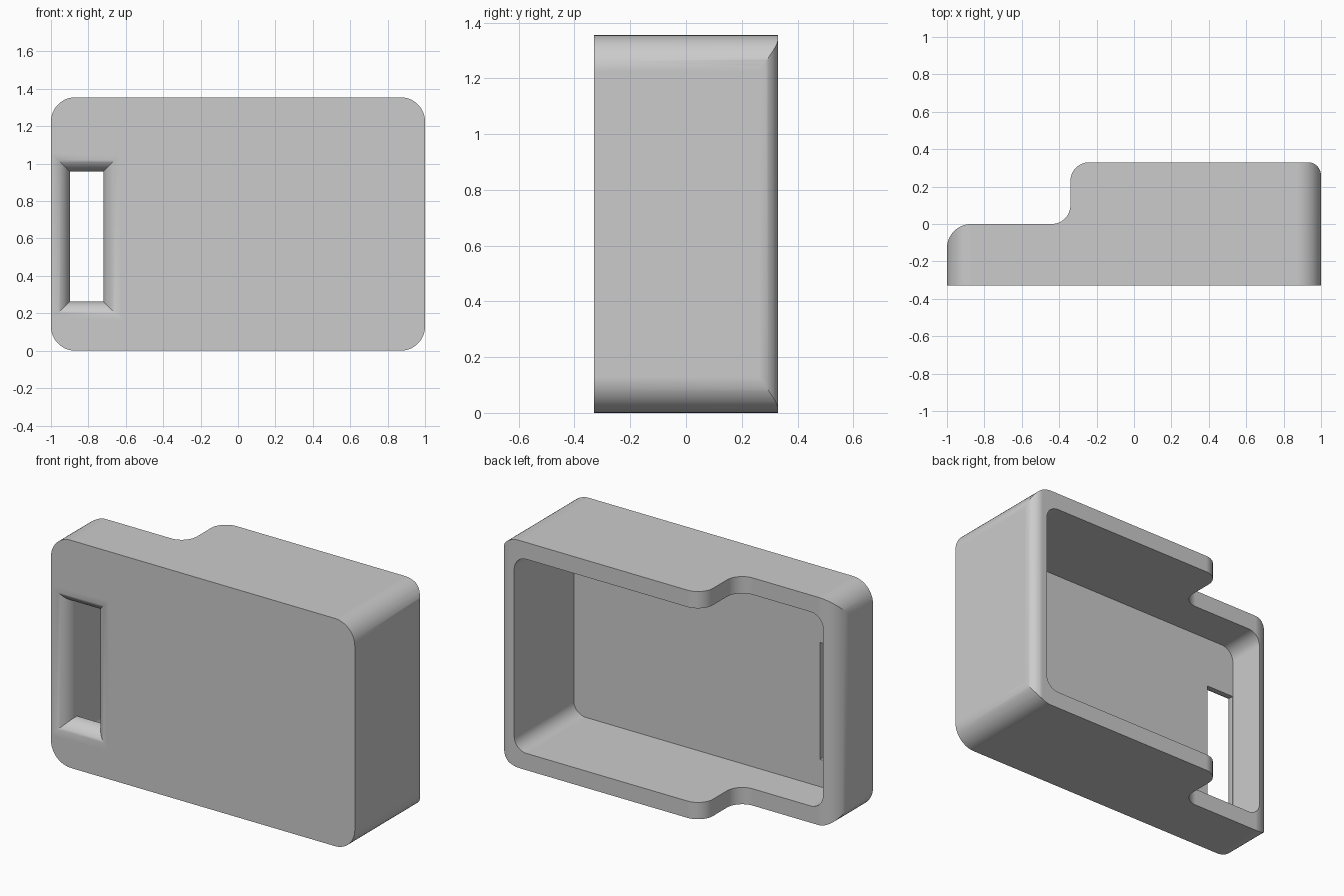
import bpy, bmesh
from math import sin, cos, pi

old = bpy.data.objects.get("Cube")
if old:
    bpy.data.objects.remove(old, do_unlink=True)

HEIGHT, FRONT, WALL = 1.355, -0.33, 0.1
SEG = 12

grey = bpy.data.materials.new("light grey")
grey.use_nodes = True
grey.diffuse_color = (0.6, 0.6, 0.6, 1)
grey.node_tree.nodes["Principled BSDF"].inputs["Base Color"].default_value = (0.6, 0.6, 0.6, 1)


def arc(cx, cy, r, start, end):
    """Points of a circular arc, angles in quarter turns."""
    angles = [(start + (end - start) * i / SEG) * pi / 2 for i in range(SEG + 1)]
    return [(cx + r * cos(a), cy + r * sin(a)) for a in angles]


def rounded_rect(x0, x1, z0, z1, r):
    return (arc(x1 - r, z1 - r, r, 0, 1) + arc(x0 + r, z1 - r, r, 1, 2)
            + arc(x0 + r, z0 + r, r, 2, 3) + arc(x1 - r, z0 + r, r, 3, 4))


def loft(name, rings):
    """Closed solid through rings of equal length."""
    bm = bmesh.new()
    loops = [[bm.verts.new(p) for p in ring] for ring in rings]
    n = len(loops[0])
    for a, b in zip(loops, loops[1:]):
        for i in range(n):
            j = (i + 1) % n
            bm.faces.new((a[i], a[j], b[j], b[i]))
    bm.faces.new(loops[0])
    bm.faces.new(loops[-1])
    bmesh.ops.recalc_face_normals(bm, faces=bm.faces)
    mesh = bpy.data.meshes.new(name)
    bm.to_mesh(mesh)
    bm.free()
    mesh.materials.append(grey)
    obj = bpy.data.objects.new(name, mesh)
    bpy.context.collection.objects.link(obj)
    return obj


def along_y(name, outline, y0, y1):
    return loft(name, [[(x, y, z) for x, z in outline] for y in (y0, y1)])


# Outer shell: rounded front outline, trimmed by the stepped side profile
shell = along_y("case_shell", rounded_rect(-1, 1, 0, HEIGHT, 0.13), FRONT, 0.5)
profile = ([(-1, FRONT - 0.2)]
           + arc(-0.87, -0.13, 0.13, 2, 1)          # low end
           + arc(-0.44, 0.1, 0.1, 3, 4)             # step, inner bend
           + arc(-0.24, 0.23, 0.1, 2, 1)            # step, outer bend
           + arc(0.93, 0.26, 0.07, 1, 0)            # tall end
           + [(1, FRONT - 0.2)])
trim = loft("profile_trim", [[(x, y, z) for x, y in profile] for z in (-0.2, HEIGHT + 0.2)])

# Open back cavity
cavity = along_y("cavity_cutter",
                 rounded_rect(-1 + WALL, 1 - WALL, WALL, HEIGHT - WALL, 0.08),
                 FRONT + WALL, 0.7)


# Slot in the front, flush with the end wall, with a rounded flare
def slot_ring(y, grow):
    x0, x1, z0, z1 = -0.899 - grow, -0.72 + grow, 0.263 - grow, 0.958 + grow
    return [(x0, y, z0), (x1, y, z0), (x1, y, z1), (x0, y, z1)]


R = 0.098
flare = [slot_ring(FRONT + R - R * sin(t), R - R * cos(t))
         for t in (i / SEG * pi / 2 for i in range(SEG + 1))]
slot = loft("slot_cutter", [slot_ring(-0.2, 0)] + flare + [slot_ring(FRONT - 0.1, R)])

# Combine
bpy.context.view_layer.objects.active = shell
shell.select_set(True)
for tool, op in ((trim, 'INTERSECT'), (cavity, 'DIFFERENCE'), (slot, 'DIFFERENCE')):
    mod = shell.modifiers.new(tool.name, 'BOOLEAN')
    mod.object, mod.operation, mod.solver = tool, op, 'EXACT'
    bpy.ops.object.modifier_apply(modifier=mod.name)
    bpy.data.objects.remove(tool, do_unlink=True)

# Smooth bends, crisp rims, flat panels
bpy.ops.object.shade_smooth_by_angle(angle=pi / 6)
weighted = shell.modifiers.new("weighted_normals", 'WEIGHTED_NORMAL')
weighted.keep_sharp = True
